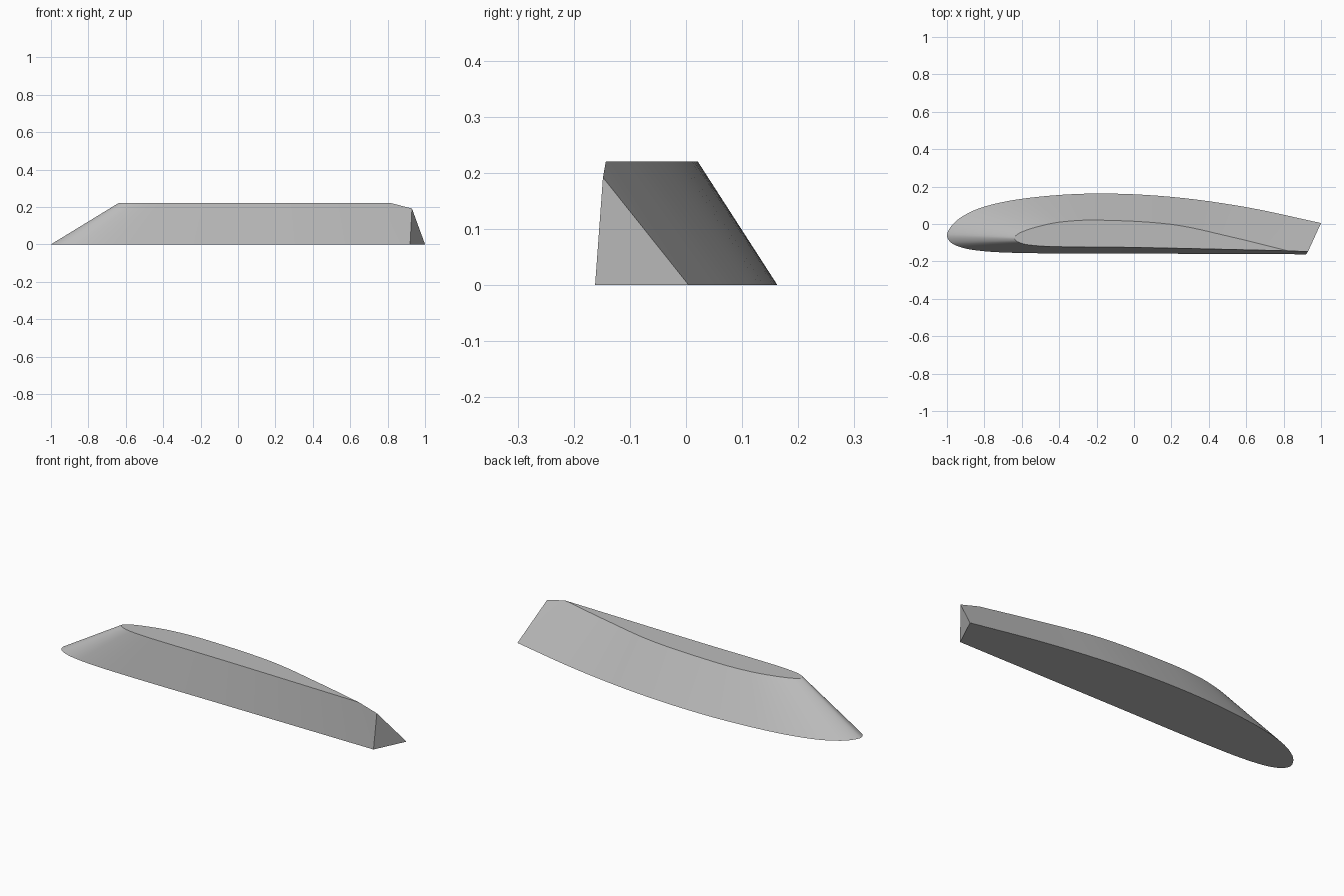
import bpy, bmesh, math
from mathutils import Vector

cube = bpy.data.objects.get("Cube")
if cube:
    bpy.data.objects.remove(cube, do_unlink=True)

HEIGHT = 0.22
STEPS = 6

# Section outlines: trailing end, round the nose, back along the flat side
BASE = [(1, .005), (.6, .09), (.2, .145), (-.2, .163), (-.55, .141), (-.8, .093),
        (-.94, .025), (-1, -.055), (-.97, -.106), (-.85, -.14), (-.6, -.155),
        (0, -.158), (.92, -.162)]
CROWN = [(.82, -.143), (.52, -.069), (.2, -.002), (-.2, .021), (-.39, .011), (-.51, -.013),
         (-.605, -.045), (-.64, -.073), (-.622, -.095), (-.56, -.112), (-.42, -.121),
         (0, -.125), (.82, -.143)]


def spline(points, z):
    """Smooth curve through the points, with chord-spaced tangents."""
    p = [Vector((x, y, z)) for x, y in points]
    p = [2 * p[0] - p[1]] + p + [2 * p[-1] - p[-2]]
    out = []
    for a, b, c, d in zip(p, p[1:], p[2:], p[3:]):
        la, lb, lc = (b - a).length, (c - b).length, (d - c).length
        m0 = (c - a) * lb / (la + lb)
        m1 = (d - b) * lb / (lb + lc)
        for i in range(STEPS):
            t = i / STEPS
            h = t * t * (3 - 2 * t)
            out.append(b * (1 - h) + c * h + m0 * t * (1 - t) ** 2 - m1 * t * t * (1 - t))
    return out + [p[-2]]


# Ruled body between the two outlines
bm = bmesh.new()
low = [bm.verts.new(v) for v in spline(BASE, 0)]
high = [bm.verts.new(v) for v in spline(CROWN, HEIGHT)[:-1]]
high.append(high[0])
for i in range(len(low) - 1):
    bm.faces.new((low[i], low[i + 1], high[i + 1], high[i]))

# Slanted trailing end
tip = bm.verts.new((.93, -.148, .192))
bm.faces.new((low[0], high[0], tip))
bm.faces.new((low[-1], tip, high[0]))
bm.faces.new((low[0], tip, low[-1]))

# Flat underside and crown
bm.faces.new(low)
bm.faces.new(high[:-1])
bmesh.ops.recalc_face_normals(bm, faces=bm.faces)
mesh = bpy.data.meshes.new("tapered_foil")
bm.to_mesh(mesh)
bm.free()

grey = bpy.data.materials.new("plain grey")
grey.use_nodes = True
colour = (.5, .5, .5, 1)
grey.diffuse_color = colour
grey.node_tree.nodes["Principled BSDF"].inputs["Base Color"].default_value = colour
mesh.materials.append(grey)

foil = bpy.data.objects.new("tapered_foil", mesh)
bpy.context.collection.objects.link(foil)
bpy.context.view_layer.objects.active = foil
foil.select_set(True)
bpy.ops.object.shade_smooth_by_angle(angle=math.radians(25))
